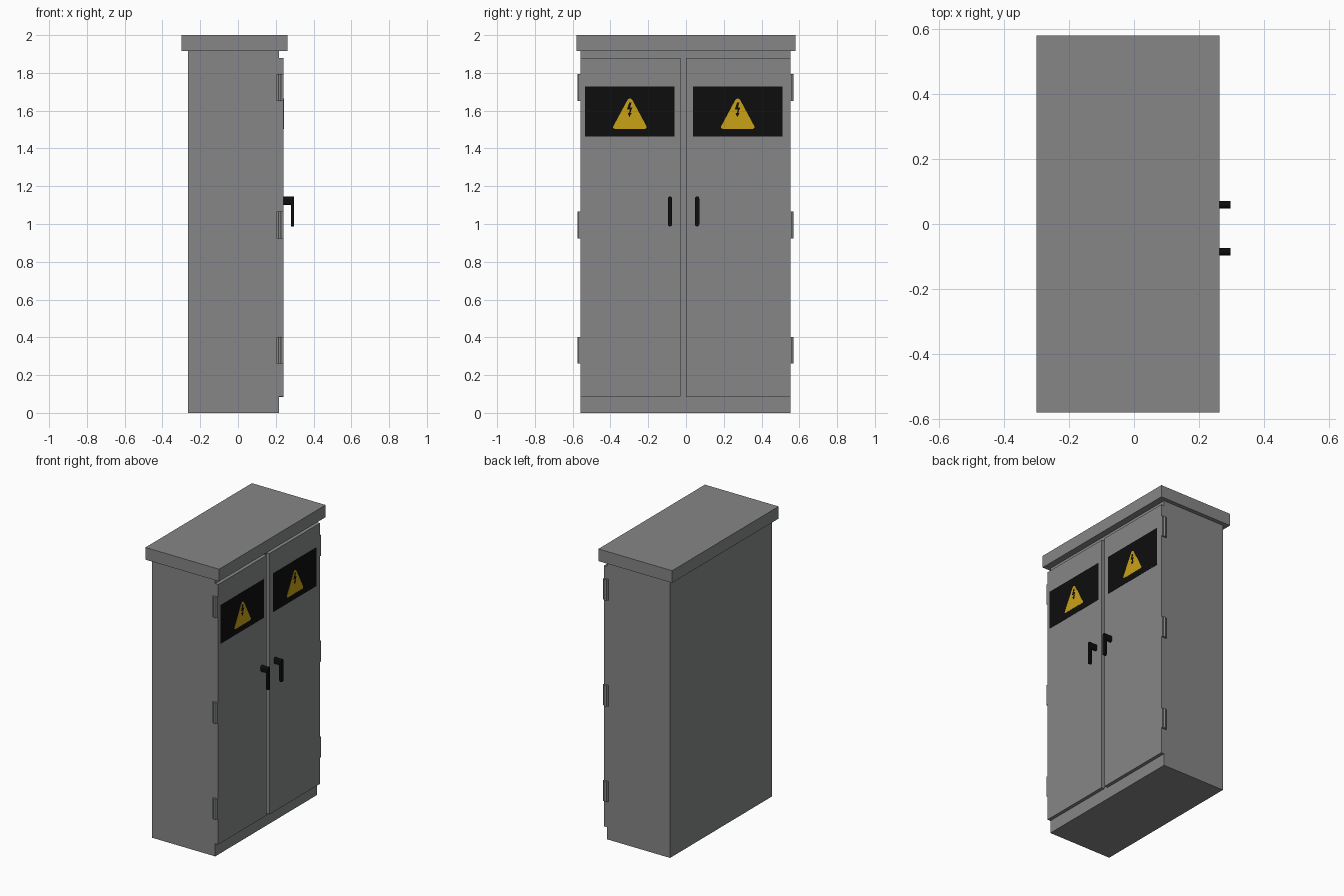
import bpy, bmesh, math

if "Cube" in bpy.data.objects:
    bpy.data.objects.remove(bpy.data.objects["Cube"])


def material(name, rgb):
    m = bpy.data.materials.new(name)
    m.diffuse_color = (*rgb, 1)
    m.use_nodes = True
    m.node_tree.nodes["Principled BSDF"].inputs["Base Color"].default_value = m.diffuse_color
    return m


GREY = material("cabinet grey", (0.238, 0.24, 0.242))
BLACK = material("sign black", (0.004, 0.004, 0.004))
YELLOW = material("warning yellow", (0.58, 0.36, 0.008))


def finish(name, bm, mat):
    bmesh.ops.recalc_face_normals(bm, faces=bm.faces)
    me = bpy.data.meshes.new(name)
    bm.to_mesh(me)
    bm.free()
    me.materials.append(mat)
    ob = bpy.data.objects.new(name, me)
    bpy.context.collection.objects.link(ob)
    return ob


def prism(name, pts, a, b, mat, axis="x"):
    """Extrude a flat outline: (y, z) points along x, or (x, y) points along z."""
    bm = bmesh.new()
    place = (lambda p, t: (t, p[0], p[1])) if axis == "x" else (lambda p, t: (p[0], p[1], t))
    lo = [bm.verts.new(place(p, a)) for p in pts]
    hi = [bm.verts.new(place(p, b)) for p in pts]
    bm.faces.new(lo[::-1])
    bm.faces.new(hi)
    n = len(pts)
    for i in range(n):
        j = (i + 1) % n
        bm.faces.new((lo[i], lo[j], hi[j], hi[i]))
    return finish(name, bm, mat)


def box(name, x0, x1, y0, y1, z0, z1, mat):
    return prism(name, [(y0, z0), (y1, z0), (y1, z1), (y0, z1)], x0, x1, mat)


def arc(cx, cy, r, a0, a1, n=6):
    return [(cx + r * math.cos(math.radians(a0 + (a1 - a0) * i / n)),
             cy + r * math.sin(math.radians(a0 + (a1 - a0) * i / n))) for i in range(n + 1)]


def slot(y, z0, z1, r):
    """Upright outline with round ends."""
    return arc(y, z1 - r, r, 0, 180) + arc(y, z0 + r, r, 180, 360)


# Cabinet shell and overhanging roof
Y0, Y1 = -0.558, 0.552
FRONT, DOOR = 0.217, 0.24
box("cabinet_body", -0.265, FRONT, Y0, Y1, 0, 1.92, GREY)
box("roof", -0.30, 0.262, -0.58, 0.58, 1.916, 2.0, GREY)

# Doors, with their signs and handles
doors = [
    ("left", Y0, -0.03, 0.088, -0.535, -0.060, -0.297, -0.085),
    ("right", 0.0, Y1, 0.083, 0.036, 0.511, 0.274, 0.059),
]
for side, y0, y1, z0, s0, s1, tri, hy in doors:
    box(side + "_door", FRONT - 0.003, DOOR, y0, y1, z0, 1.88, GREY)

    # Warning sign: black plate, rounded triangle, lightning bolt
    box(side + "_sign_plate", DOOR - 0.002, DOOR + 0.002, s0, s1, 1.463, 1.728, BLACK)
    outline = (arc(tri, 1.649, 0.015, 30, 150) + arc(tri - 0.080, 1.513, 0.009, 150, 270)
               + arc(tri + 0.080, 1.513, 0.009, 270, 390))
    prism(side + "_warning_triangle", outline, DOOR + 0.001, DOOR + 0.0035, YELLOW)
    bolt = [(-0.004, 1.642), (0.008, 1.642), (0.001, 1.617), (0.013, 1.617), (0.003, 1.588),
            (0.010, 1.588), (-0.003, 1.566), (-0.012, 1.588), (-0.005, 1.588), (0.000, 1.605),
            (-0.016, 1.605)]
    prism(side + "_lightning_bolt", [(tri + y, z) for y, z in bolt],
          DOOR + 0.003, DOOR + 0.0045, BLACK)

    # Handle: stub out of the door and a hanging lever
    prism(side + "_handle_stub", slot(hy, 1.10, 1.145, 0.0115), DOOR - 0.002, 0.285, BLACK)
    prism(side + "_handle_lever", slot(hy, 0.987, 1.146, 0.0115), 0.281, 0.297, BLACK)

# Hinges on both outer sides: two leaves and a barrel
for side, y, d in (("left", Y0, -1), ("right", Y1, 1)):
    for level, z0, z1 in (("lower", 0.262, 0.403), ("middle", 0.922, 1.066), ("upper", 1.652, 1.795)):
        name = f"{side}_{level}_hinge"
        out = sorted((y - d * 0.003, y + d * 0.010))
        box(name + "_body_leaf", 0.203, 0.216, *out, z0, z1, GREY)
        box(name + "_door_leaf", 0.226, 0.240, *out, z0, z1, GREY)
        barrel = arc(0.221, y + d * 0.009, 0.008, 0, 330, 11)
        prism(name + "_barrel", barrel, z0, z1, GREY, "z")
